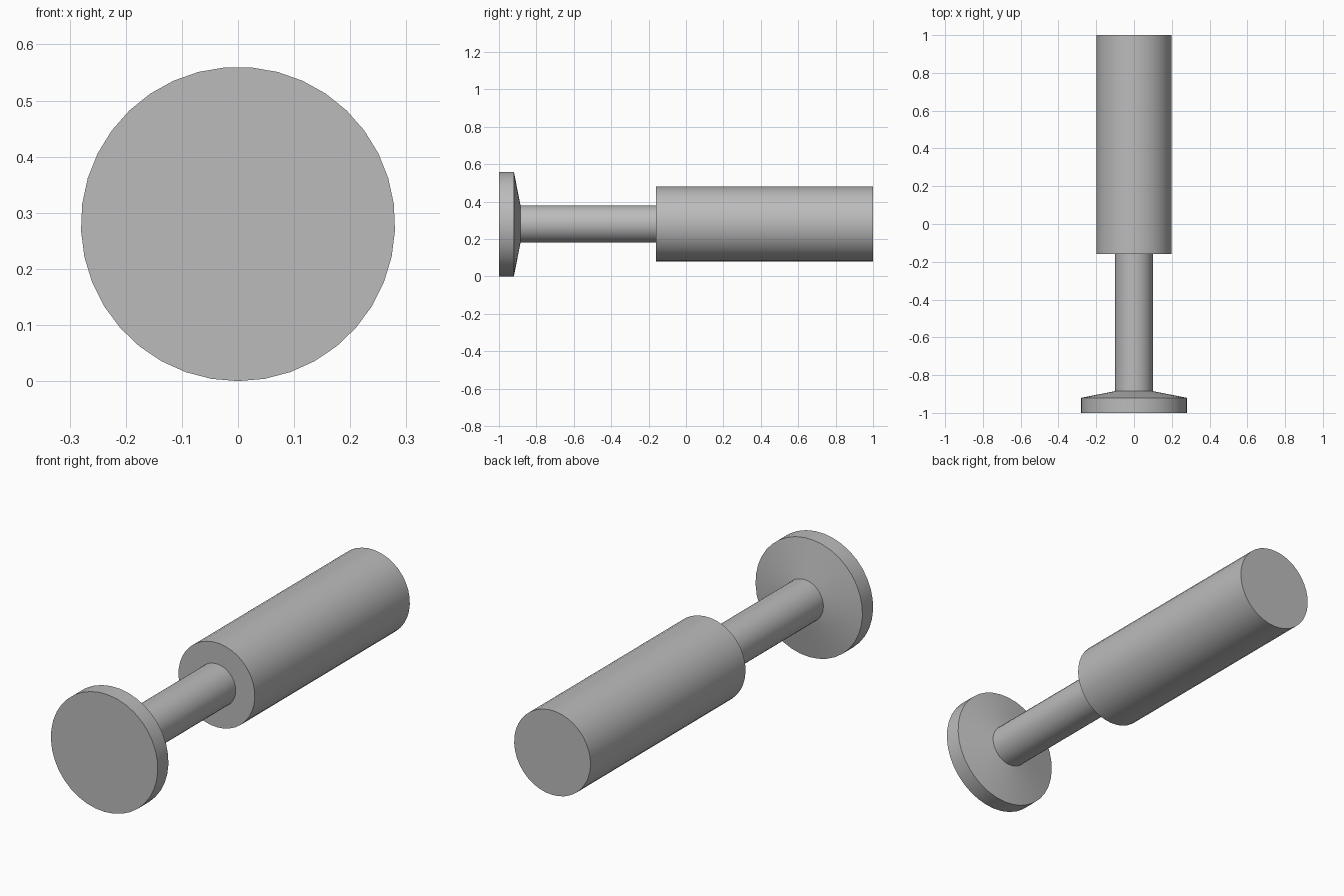
import bpy
import bmesh
import math

cube = bpy.data.objects.get("Cube")
if cube:
    bpy.data.objects.remove(cube, do_unlink=True)

SIDES = 37
AXIS_Z = 0.28

grey = bpy.data.materials.new("plain grey")
grey.use_nodes = True
colour = (0.5, 0.5, 0.5, 1)
grey.diffuse_color = colour
grey.node_tree.nodes["Principled BSDF"].inputs["Base Color"].default_value = colour


def turned(name, profile):
    """Turn (radius, y) points around the long axis; radius 0 closes an end."""
    bm = bmesh.new()
    rings = []
    for radius, y in profile:
        if radius == 0:
            continue
        ring = []
        for i in range(SIDES):
            a = math.tau * i / SIDES
            ring.append(bm.verts.new((radius * math.sin(a), y, AXIS_Z - radius * math.cos(a))))
        rings.append(ring)
    for a, b in zip(rings, rings[1:]):
        for i in range(SIDES):
            j = (i + 1) % SIDES
            bm.faces.new((a[i], a[j], b[j], b[i]))
    if profile[0][0] == 0:
        bm.faces.new(rings[0][::-1])
    if profile[-1][0] == 0:
        bm.faces.new(rings[-1])
    # Rings run from -y to +y, so the wall winding faces outward once flipped
    bmesh.ops.recalc_face_normals(bm, faces=bm.faces)
    mesh = bpy.data.meshes.new(name)
    bm.to_mesh(mesh)
    bm.free()
    mesh.materials.append(grey)
    obj = bpy.data.objects.new(name, mesh)
    bpy.context.collection.objects.link(obj)
    bpy.ops.object.select_all(action="DESELECT")
    obj.select_set(True)
    bpy.context.view_layer.objects.active = obj
    bpy.ops.object.shade_smooth_by_angle(angle=math.radians(30))
    return obj


# Disc with a shallow cone behind it
turned("head", [(0, -1), (0.28, -1), (0.28, -0.92), (0.1, -0.885)])
# Thin rod between the disc and the barrel
turned("shaft", [(0.1, -0.885), (0.1, -0.16)])
# Thick closed cylinder
turned("barrel", [(0.1, -0.16), (0.2, -0.16), (0.2, 1), (0, 1)])
